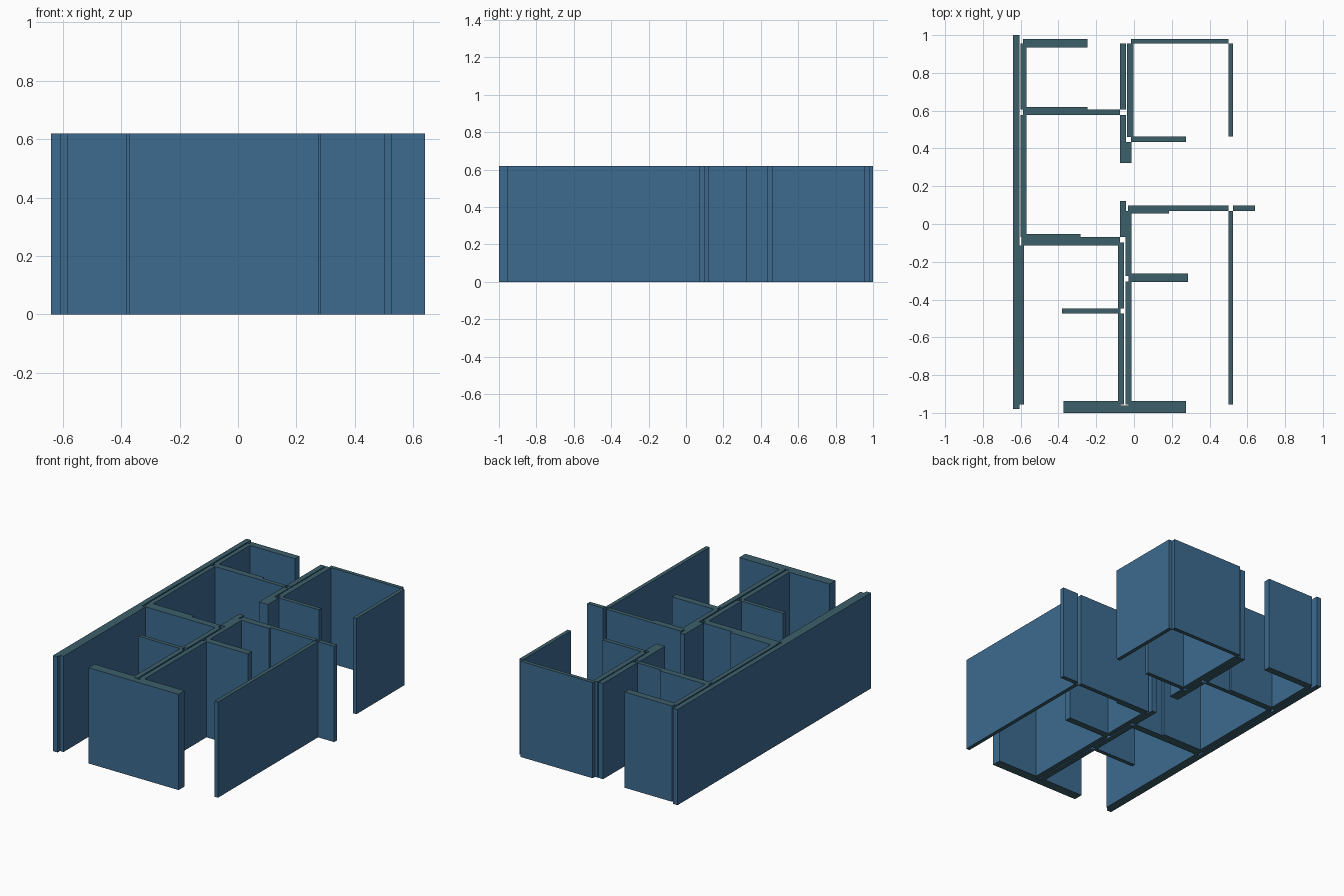
import bpy
import bmesh

cube = bpy.data.objects.get("Cube")
if cube:
    bpy.data.objects.remove(cube, do_unlink=True)

HEIGHT = 0.62


def make_material(name, colour):
    mat = bpy.data.materials.new(name)
    mat.use_nodes = True
    mat.diffuse_color = colour
    mat.node_tree.nodes["Principled BSDF"].inputs["Base Color"].default_value = colour
    return mat


wall_blue = make_material("wall blue", (0.045, 0.145, 0.28, 1))
edge_teal = make_material("edge teal", (0.045, 0.115, 0.145, 1))


def wall(name, x_min, x_max, y_min, y_max):
    """Full-height wall panel with blue sides and teal top and bottom edges."""
    bm = bmesh.new()
    bmesh.ops.create_cube(bm, size=1)
    for v in bm.verts:
        v.co.x = x_max if v.co.x > 0 else x_min
        v.co.y = y_max if v.co.y > 0 else y_min
        v.co.z = HEIGHT if v.co.z > 0 else 0
    bm.normal_update()
    for face in bm.faces:
        face.material_index = 1 if abs(face.normal.z) > 0.5 else 0
    mesh = bpy.data.meshes.new(name)
    bm.to_mesh(mesh)
    bm.free()
    mesh.materials.append(wall_blue)
    mesh.materials.append(edge_teal)
    obj = bpy.data.objects.new(name, mesh)
    bpy.context.collection.objects.link(obj)
    return obj


# Right-hand outer wall and its inner lining
wall("long_outer_wall", -0.64, -0.607, -0.98, 1)
wall("lining_back", -0.6, -0.57, 0.605, 0.955)
wall("lining_middle", -0.6, -0.57, -0.07, 0.578)
wall("lining_front", -0.607, -0.582, -0.955, -0.115)

# Cross walls between the lining and the central spine
wall("back_end_wall", -0.587, -0.247, 0.935, 0.98)
wall("back_room_wall", -0.587, -0.073, 0.578, 0.605)
wall("back_room_facing", -0.587, -0.247, 0.605, 0.62)
wall("middle_room_wall", -0.595, -0.073, -0.115, -0.07)
wall("middle_room_facing", -0.587, -0.282, -0.07, -0.053)
wall("front_room_partition", -0.382, -0.072, -0.473, -0.447)

# Central spine, back half
wall("spine_back_outer", -0.075, -0.042, 0.605, 0.955)
wall("spine_back_inner", -0.036, -0.002, 0.46, 0.955)
wall("spine_back_end_outer", -0.075, -0.042, 0.323, 0.578)
wall("spine_back_end_inner", -0.042, -0.012, 0.323, 0.435)

# Central spine, front half
wall("spine_middle_outer", -0.075, -0.042, -0.07, 0.122)
wall("spine_middle_inner", -0.044, -0.014, -0.275, 0.07)
wall("spine_front_outer", -0.084, -0.052, -0.447, -0.098)
wall("spine_front_outer_end", -0.084, -0.052, -0.955, -0.473)
wall("spine_front_inner", -0.044, -0.012, -0.955, -0.305)

# Left-hand back room
wall("left_room_back_wall", -0.017, 0.5, 0.955, 0.98)
wall("left_room_side_wall", 0.5, 0.525, 0.462, 0.955)
wall("left_room_partition", -0.017, 0.275, 0.435, 0.462)

# Left-hand front room
wall("front_hall_wall", -0.032, 0.5, 0.07, 0.098)
wall("front_hall_facing", -0.044, 0.185, 0.055, 0.07)
wall("front_hall_stub", 0.525, 0.64, 0.07, 0.098)
wall("front_side_wall", 0.5, 0.525, -0.955, 0.07)
wall("front_hall_partition", -0.03, 0.285, -0.306, -0.263)

# Front end wall
wall("front_end_wall", -0.372, 0.275, -1, -0.96)
wall("front_end_facing_right", -0.372, -0.072, -0.96, -0.938)
wall("front_end_facing_left", -0.03, 0.275, -0.96, -0.938)
